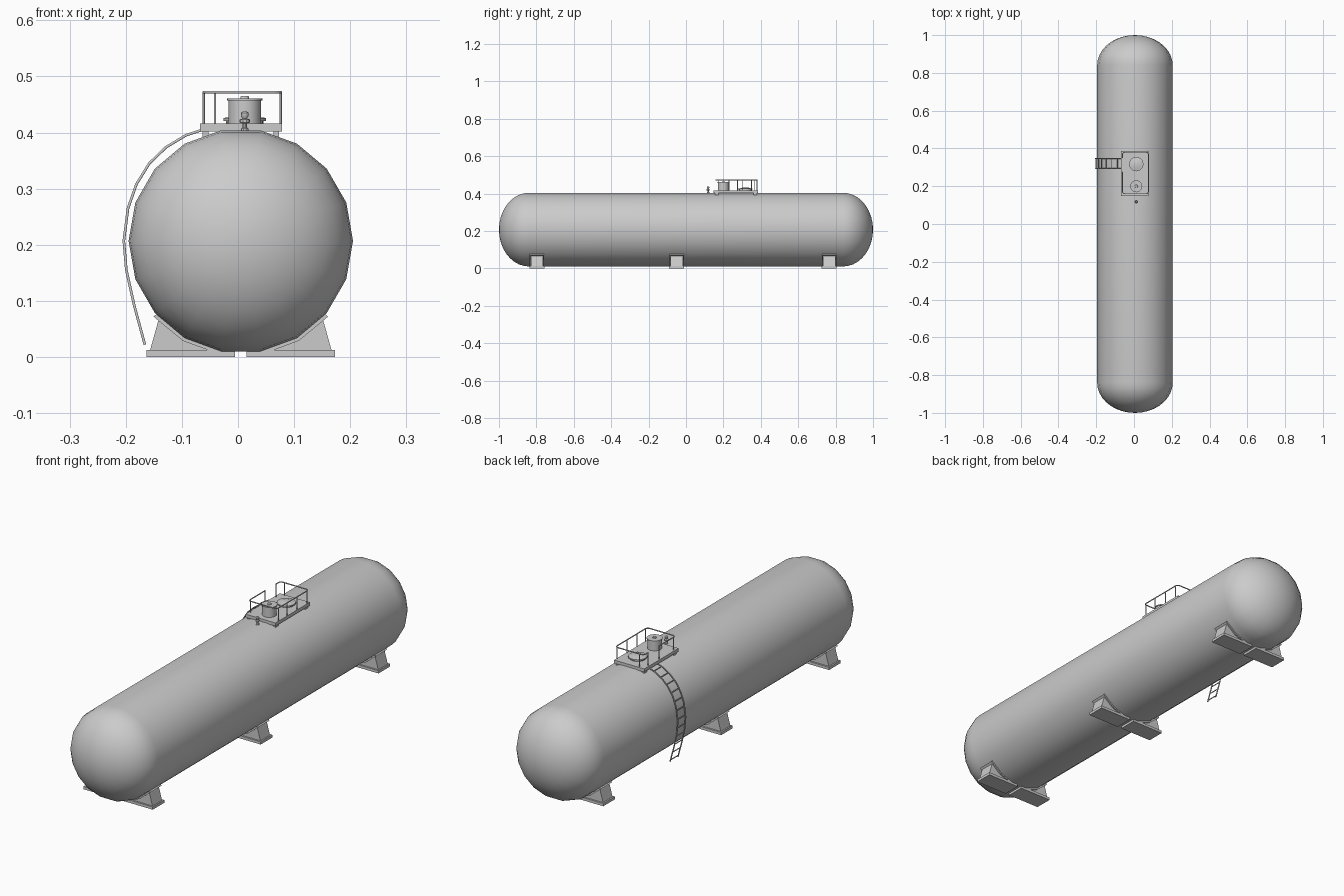
import bpy, bmesh
from math import sin, cos, pi, radians
from mathutils import Vector

if "Cube" in bpy.data.objects:
    bpy.data.objects.remove(bpy.data.objects["Cube"])

CX, CZ, R, SIDES = 0.005, 0.207, 0.2, 18


def finish(name, bm, smooth=True):
    bmesh.ops.recalc_face_normals(bm, faces=bm.faces)
    me = bpy.data.meshes.new(name)
    bm.to_mesh(me)
    bm.free()
    ob = bpy.data.objects.new(name, me)
    bpy.context.collection.objects.link(ob)
    if smooth:
        bpy.ops.object.select_all(action='DESELECT')
        ob.select_set(True)
        bpy.context.view_layer.objects.active = ob
        bpy.ops.object.shade_smooth_by_angle(angle=radians(35))
    return ob


def box(name, x0, x1, y0, y1, z0, z1):
    bm = bmesh.new()
    bmesh.ops.create_cube(bm, size=1)
    for v in bm.verts:
        v.co = Vector(((x0 + x1) / 2 + v.co.x * (x1 - x0),
                       (y0 + y1) / 2 + v.co.y * (y1 - y0),
                       (z0 + z1) / 2 + v.co.z * (z1 - z0)))
    return finish(name, bm, False)


def prism(name, pts, y0, y1):
    """Extrude an x-z outline along y."""
    bm = bmesh.new()
    face = bm.faces.new([bm.verts.new((x, y0, z)) for x, z in pts])
    out = bmesh.ops.extrude_face_region(bm, geom=[face])['geom']
    bmesh.ops.translate(bm, vec=(0, y1 - y0, 0),
                        verts=[g for g in out if isinstance(g, bmesh.types.BMVert)])
    return finish(name, bm, False)


def turned(name, x, y, profile, n=20):
    """Revolve (radius, z) pairs around a vertical axis, capped at both ends."""
    bm = bmesh.new()
    rings = [[bm.verts.new((x + r * cos(2 * pi * i / n), y + r * sin(2 * pi * i / n), z))
              for i in range(n)] for r, z in profile]
    for a, b in zip(rings, rings[1:]):
        for i in range(n):
            bm.faces.new((a[i], a[(i + 1) % n], b[(i + 1) % n], b[i]))
    bm.faces.new(rings[0])
    bm.faces.new(rings[-1])
    return finish(name, bm)


def tube(name, paths, r, res=1):
    """Round bars along one or more polylines."""
    cu = bpy.data.curves.new(name, 'CURVE')
    cu.dimensions = '3D'
    cu.bevel_depth, cu.bevel_resolution, cu.use_fill_caps = r, res, True
    for pts in paths:
        sp = cu.splines.new('POLY')
        sp.points.add(len(pts) - 1)
        for p, c in zip(sp.points, pts):
            p.co = (*c, 1)
    ob = bpy.data.objects.new(name, cu)
    bpy.context.collection.objects.link(ob)


# Tank shell: straight barrel with elliptical dished ends
bm = bmesh.new()
cap = [(R * cos(t), 0.84 + 0.16 * sin(t)) for t in [radians(a) for a in range(0, 90, 10)]]
profile = [(r, -y) for r, y in reversed(cap)] + cap
rings = [[bm.verts.new((CX + r * cos(2 * pi * i / SIDES), y, CZ + r * sin(2 * pi * i / SIDES)))
          for i in range(SIDES)] for r, y in profile]
for a, b in zip(rings, rings[1:]):
    for i in range(SIDES):
        bm.faces.new((a[i], a[(i + 1) % SIDES], b[(i + 1) % SIDES], b[i]))
for ring, y in ((rings[0], -1), (rings[-1], 1)):
    tip = bm.verts.new((CX, y, CZ))
    for i in range(SIDES):
        bm.faces.new((ring[i], ring[(i + 1) % SIDES], tip))
finish("tank_shell", bm)


def arc(r, angles, s):
    return [(CX + s * r * cos(radians(a)), CZ + r * sin(radians(a))) for a in angles]


# Saddles: split foot plates, tapered web plates, end plate and curved wear band
for n, y in enumerate((-0.797, -0.05, 0.765)):
    for side, s in (("left", -1), ("right", 1)):
        tag = f"{side}_{n + 1}"
        x0, x1 = sorted((CX + s * 0.01, CX + s * 0.168))
        box("saddle_foot_" + tag, x0, x1, y - 0.04, y + 0.04, 0, 0.012)
        prism("saddle_web_" + tag,
              [(CX + s * 0.01, 0.011), (CX + s * 0.162, 0.011), (CX + s * 0.145, 0.072)]
              + arc(0.198, (-40, -60, -80), s), y - 0.033, y + 0.033)
        prism("saddle_band_" + tag,
              arc(0.199, (-41, -60, -80), s) + arc(0.206, (-80, -60, -41), s),
              y - 0.039, y + 0.039)

# Platform on short legs
box("platform_deck", -0.068, 0.078, 0.148, 0.386, 0.402, 0.416)
for x in (-0.058, 0.068):
    for y in (0.165, 0.37):
        box("platform_leg", x - 0.005, x + 0.005, y - 0.01, y + 0.01, 0.375, 0.404)


# Guard rail with rounded corners, open where the ladder arrives
def corner(cx, cy, a0, r=0.012):
    return [(cx + r * cos(radians(a0 - k * 30)), cy + r * sin(radians(a0 - k * 30)), 0.472)
            for k in range(4)]


X0, X1, Y0, Y1, ZR = -0.061, 0.076, 0.160, 0.380, 0.472
rail = [(X0, 0.350, ZR)] + corner(X0 + .012, Y1 - .012, 180) + corner(X1 - .012, Y1 - .012, 90) \
    + corner(X1 - .012, Y0 + .012, 0) + corner(X0 + .012, Y0 + .012, -90) + [(X0, 0.275, ZR)]
posts = [(X0, 0.35), (X0, 0.275), (X0, 0.172), (X1, 0.172), (X1, 0.23), (X1, 0.30), (X1, 0.368),
         (-0.041, Y1)]
tube("guard_rail", [rail], 0.0024)
tube("guard_rail_posts", [[(x, y, 0.414), (x, y, ZR)] for x, y in posts], 0.0022)

# Manhole, riser and relief valve
turned("riser_drum", 0.012, 0.200, [(0.029, 0.415), (0.029, 0.457), (0.032, 0.457),
                                     (0.032, 0.461), (0.008, 0.461), (0.007, 0.465)])
turned("manhole_cover", 0.012, 0.317, [(0.033, 0.415), (0.033, 0.421), (0.038, 0.421),
                                       (0.038, 0.426), (0.03, 0.427), (0.018, 0.431)])
turned("relief_valve", 0.012, 0.118, [(0.007, 0.40), (0.007, 0.407), (0.004, 0.409), (0.004, 0.416),
                                      (0.009, 0.418), (0.009, 0.423), (0.004, 0.425), (0.007, 0.430),
                                      (0.007, 0.435), (0.003, 0.438)], 10)

# Curved ladder following the barrel
side = [(-0.066, 0.404), (-0.093, 0.395), (-0.128, 0.374), (-0.158, 0.345), (-0.181, 0.308),
        (-0.196, 0.265), (-0.2035, 0.207), (-0.199, 0.155), (-0.185, 0.092), (-0.166, 0.022)]
YA, YB = 0.293, 0.347
tube("ladder_rails", [[(x, y, z) for x, z in side] for y in (YA, YB)], 0.0027)


def along(t):
    """Point at distance t along the ladder side."""
    for a, b in zip(side, side[1:]):
        a, b = Vector(a), Vector(b)
        d = (b - a).length
        if t <= d:
            return a.lerp(b, t / d)
        t -= d
    return Vector(side[-1])


rungs = [along(0.022 + 0.038 * i) for i in range(12)]
tube("ladder_rungs", [[(p.x, YA, p.y), (p.x, YB, p.y)] for p in rungs], 0.0022)
